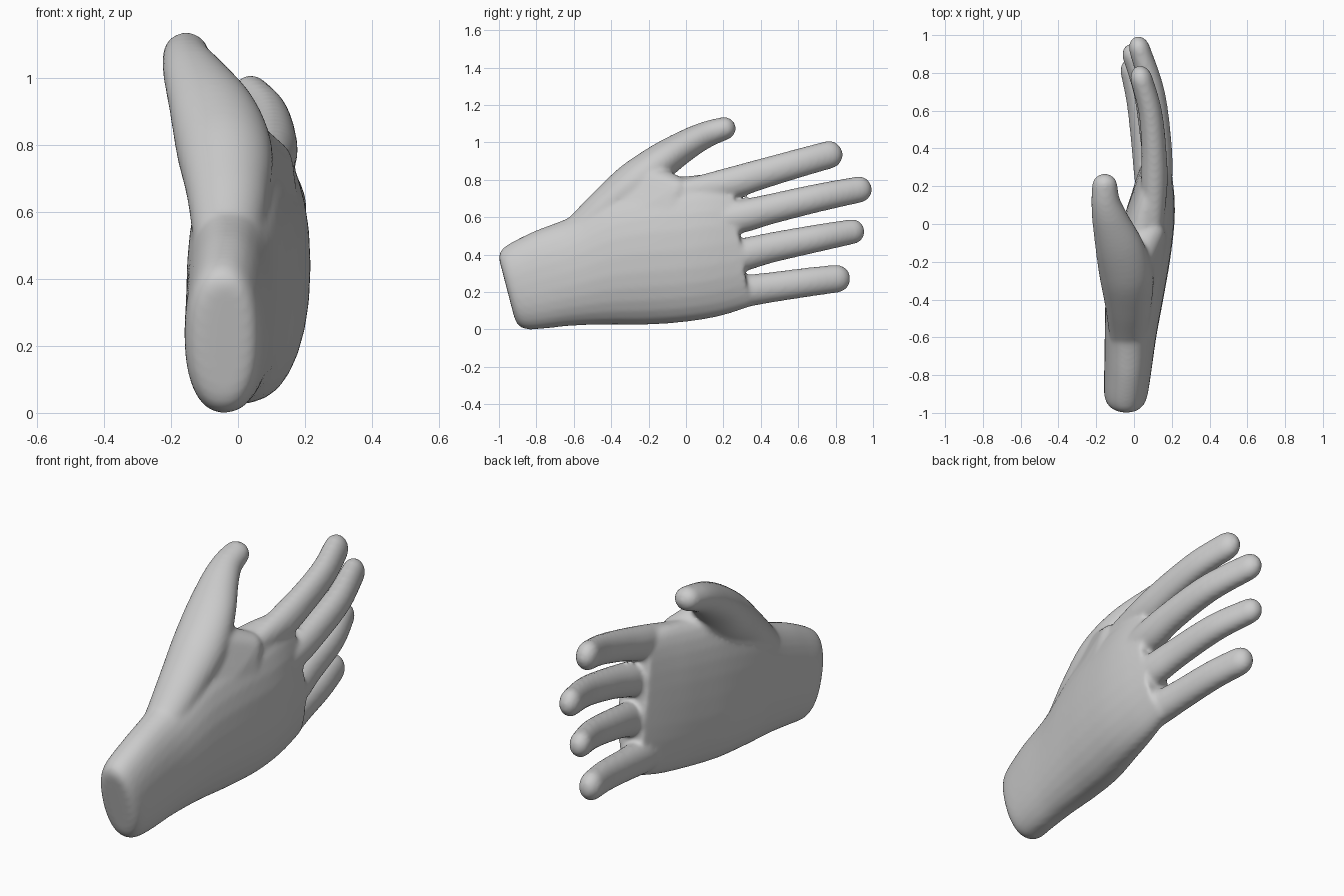
import bpy, bmesh, math
from mathutils import Vector, Matrix

if "Cube" in bpy.data.objects:
    bpy.data.objects.remove(bpy.data.objects["Cube"])

SIDES = 28


def spline(rows, steps=5):
    """Catmull-Rom interpolation of rows of numbers."""
    out = []
    for i in range(len(rows) - 1):
        p0, p1 = rows[max(i - 1, 0)], rows[i]
        p2, p3 = rows[i + 1], rows[min(i + 2, len(rows) - 1)]
        for s in range(steps):
            t = s / steps
            out.append([0.5 * (2 * b + (c - a) * t + (2 * a - 5 * b + 4 * c - d) * t * t
                               + (3 * b - a - 3 * c + d) * t ** 3)
                        for a, b, c, d in zip(p0, p1, p2, p3)])
    return out + [list(rows[-1])]


def loft(bm, rings):
    """Skin a closed tube through rings of points."""
    vs = [[bm.verts.new(p) for p in ring] for ring in rings]
    for a, b in zip(vs, vs[1:]):
        for i in range(SIDES):
            j = (i + 1) % SIDES
            bm.faces.new((a[i], a[j], b[j], b[i]))
    bm.faces.new(vs[0][::-1])
    bm.faces.new(vs[-1])


def palm(bm, rows):
    """Rows: y, shear, z low, z high, x palm side, x back side, arch."""
    rings = []
    for y, shear, z0, z1, x0, x1, arch in spline(rows):
        ring = []
        for i in range(SIDES):
            a = 2 * math.pi * i / SIDES
            c, s = math.cos(a), math.sin(a)
            c = math.copysign(abs(c) ** 0.88, c)
            s = math.copysign(abs(s) ** 0.88, s)
            z = (z0 + z1) / 2 + c * (z1 - z0) / 2
            x = (x0 + x1) / 2 + s * (x1 - x0) / 2 - arch * c * c
            ring.append((x, y + shear * (z - (z0 + z1) / 2), z))
        rings.append(ring)
    loft(bm, rings)


def finger(bm, rows):
    """Rows: x, y, z, side radius, up radius; the tip gets a round cap."""
    pts = spline(rows)
    end = Vector(pts[-1][:3])
    tip_dir = (end - Vector(pts[-2][:3])).normalized()
    rx, rz = pts[-1][3:]
    for k in range(1, 6):
        a = k * math.pi / 2 / 5.4
        p = end + tip_dir * rz * math.sin(a)
        pts.append([*p, rx * math.cos(a), rz * math.cos(a)])
    rings = []
    for i, (x, y, z, rx, rz) in enumerate(pts):
        t = Vector(pts[min(i + 1, len(pts) - 1)][:3]) - Vector(pts[max(i - 1, 0)][:3])
        t.normalize()
        side = (Vector((1, 0, 0)) - t * t.x).normalized()
        up = side.cross(t)
        rings.append([Vector((x, y, z)) + side * rx * math.sin(2 * math.pi * k / SIDES)
                      + up * rz * math.cos(2 * math.pi * k / SIDES) for k in range(SIDES)])
    loft(bm, rings)


def hull(bm, balls):
    """Convex skin stretched around balls (x, y, z, radius)."""
    tmp = bmesh.new()
    for x, y, z, r in balls:
        bmesh.ops.create_icosphere(tmp, subdivisions=3, radius=r,
                                   matrix=Matrix.Translation((x, y, z)))
    pts = [v.co.copy() for v in tmp.verts]
    tmp.free()
    verts = [bm.verts.new(p) for p in pts]
    res = bmesh.ops.convex_hull(bm, input=verts)
    loose = [v for v in verts if v.is_valid and not v.link_faces]
    bmesh.ops.delete(bm, geom=loose, context='VERTS')


bm = bmesh.new()

# wrist and palm
palm(bm, [
    (-0.958, -0.26, 0.06, 0.375, -0.095, 0.02, 0.0),
    (-0.945, -0.26, 0.02, 0.41, -0.135, 0.05, 0.0),
    (-0.90, -0.24, 0.0, 0.452, -0.158, 0.072, 0.0),
    (-0.78, -0.12, 0.005, 0.525, -0.158, 0.092, 0.0),
    (-0.6, 0.0, 0.02, 0.61, -0.155, 0.118, 0.01),
    (-0.4, 0.0, 0.025, 0.74, -0.15, 0.155, 0.02),
    (-0.2, 0.0, 0.025, 0.80, -0.12, 0.190, 0.025),
    (0.0, 0.0, 0.04, 0.82, -0.065, 0.214, 0.025),
    (0.15, -0.08, 0.07, 0.83, -0.015, 0.214, 0.028),
    (0.29, -0.15, 0.12, 0.82, 0.035, 0.197, 0.03)])

# index, middle, ring and little finger
finger(bm, [(0.10, -0.05, 0.73, 0.05, 0.06), (0.107, 0.2, 0.772, 0.07, 0.085),
            (0.105, 0.4, 0.83, 0.066, 0.081), (0.085, 0.6, 0.888, 0.062, 0.077),
            (0.04, 0.765, 0.934, 0.059, 0.075)])
finger(bm, [(0.13, 0.0, 0.56, 0.05, 0.06), (0.13, 0.25, 0.594, 0.074, 0.087),
            (0.127, 0.45, 0.643, 0.07, 0.081), (0.098, 0.7, 0.702, 0.064, 0.076),
            (0.03, 0.925, 0.748, 0.056, 0.071)])
finger(bm, [(0.12, 0.0, 0.36, 0.05, 0.06), (0.125, 0.25, 0.388, 0.072, 0.087),
            (0.10, 0.45, 0.436, 0.067, 0.081), (0.06, 0.7, 0.487, 0.063, 0.074),
            (-0.005, 0.89, 0.523, 0.056, 0.067)])
finger(bm, [(0.08, 0.0, 0.165, 0.05, 0.06), (0.075, 0.25, 0.196, 0.074, 0.085),
            (0.052, 0.45, 0.224, 0.069, 0.081), (0.025, 0.65, 0.252, 0.065, 0.078),
            (-0.01, 0.805, 0.271, 0.061, 0.075)])

# thumb with its fleshy base
finger(bm, [(-0.03, -0.74, 0.38, 0.08, 0.08), (-0.03, -0.56, 0.53, 0.105, 0.095),
            (-0.03, -0.42, 0.66, 0.125, 0.105), (-0.04, -0.27, 0.78, 0.143, 0.12),
            (-0.075, -0.13, 0.90, 0.13, 0.098), (-0.125, 0.02, 0.997, 0.098, 0.08),
            (-0.15, 0.12, 1.046, 0.077, 0.07), (-0.155, 0.205, 1.074, 0.067, 0.062)])

# web of skin from thumb base to index knuckle
hull(bm, [(-0.03, -0.6, 0.49, 0.09), (-0.035, -0.25, 0.80, 0.115),
          (0.09, -0.05, 0.742, 0.075), (0.125, -0.1, 0.58, 0.06),
          (0.07, -0.45, 0.5, 0.06)])

bmesh.ops.recalc_face_normals(bm, faces=bm.faces)
mesh = bpy.data.meshes.new("hand")
bm.to_mesh(mesh)
bm.free()
hand = bpy.data.objects.new("hand", mesh)
bpy.context.collection.objects.link(hand)

skin = bpy.data.materials.new("light grey")
skin.diffuse_color = (0.6, 0.6, 0.6, 1)
skin.use_nodes = True
skin.node_tree.nodes["Principled BSDF"].inputs["Base Color"].default_value = skin.diffuse_color
mesh.materials.append(skin)

# fuse the parts into one skin and soften the joins
remesh = hand.modifiers.new("fuse", 'REMESH')
remesh.mode = 'VOXEL'
remesh.voxel_size = 0.011
remesh.use_smooth_shade = True
soften = hand.modifiers.new("soften", 'SMOOTH')
soften.factor = 0.5
soften.iterations = 12
